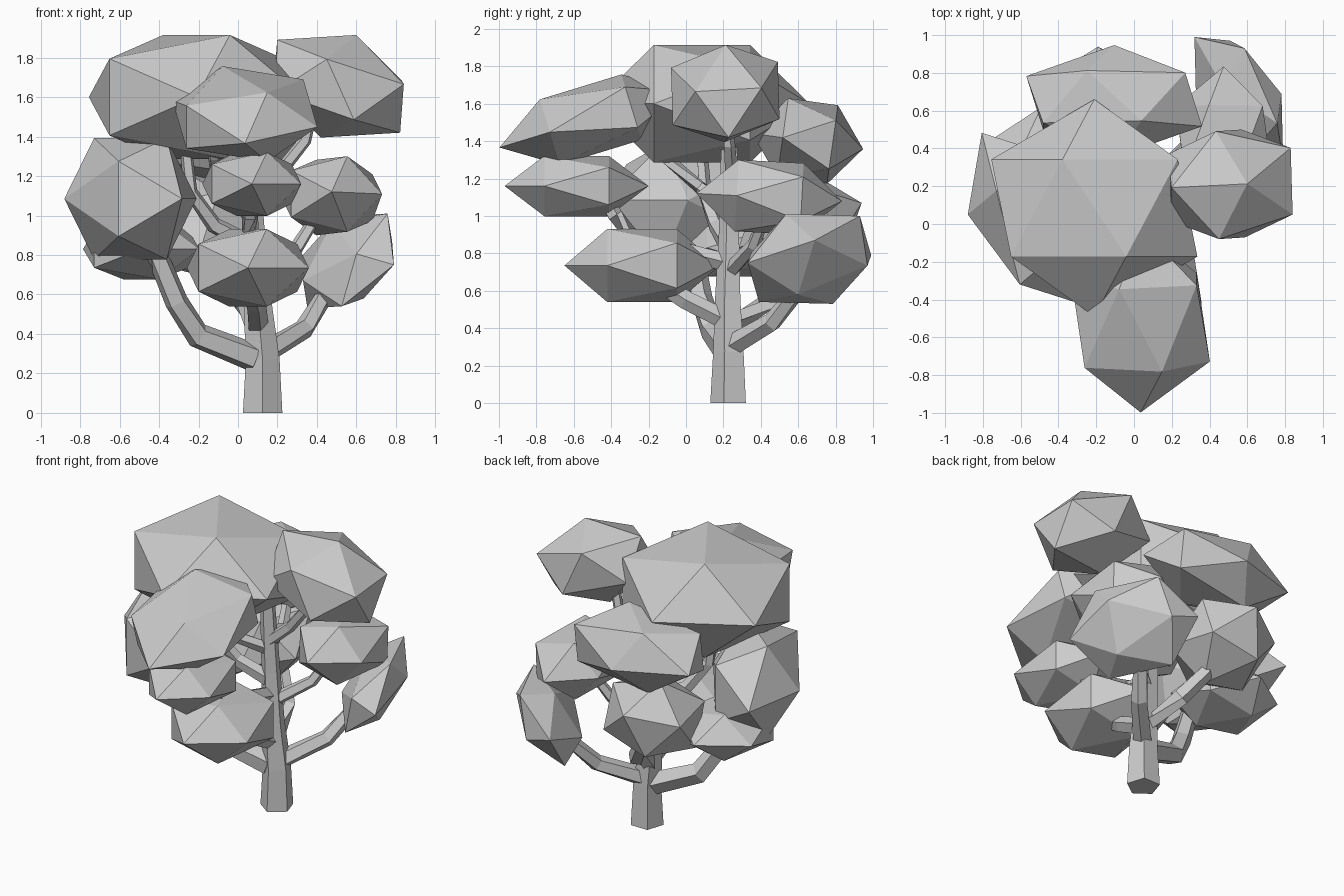
import bpy, bmesh
from math import pi, radians, cos, sin
from mathutils import Matrix, Vector, Euler

if "Cube" in bpy.data.objects:
    bpy.data.objects.remove(bpy.data.objects["Cube"])


def finish(name, bm):
    bmesh.ops.recalc_face_normals(bm, faces=bm.faces)
    mesh = bpy.data.meshes.new(name)
    bm.to_mesh(mesh)
    bm.free()
    obj = bpy.data.objects.new(name, mesh)
    bpy.context.collection.objects.link(obj)


def leaf_clump(name, centre, radii, tilt=(0, 0, 0)):
    """Stretched 20-sided ball with its poles along y."""
    bm = bmesh.new()
    bmesh.ops.create_icosphere(bm, subdivisions=1, radius=1)
    turn = Euler([radians(a) for a in tilt]).to_matrix().to_4x4()
    bm.transform(Matrix.Translation(centre) @ turn @ Matrix.Diagonal((*radii, 1))
                 @ Matrix.Rotation(pi / 2, 4, 'X'))
    finish(name, bm)


def skewed_clump(name, centre, corners):
    """20-sided ball sheared so that one of its triangles has the given corners (offsets from centre)."""
    bm = bmesh.new()
    bmesh.ops.create_icosphere(bm, subdivisions=1, radius=1)
    bm.faces.ensure_lookup_table()
    source = Matrix([v.co for v in bm.faces[0].verts]).transposed()
    target = Matrix([Vector(c) for c in corners]).transposed()
    bm.transform(Matrix.Translation(centre) @ (target @ source.inverted()).to_4x4())
    finish(name, bm)


def limb(name, path, r0, r1, sides=5, phase=0.0):
    """Tapered faceted tube along a bent path."""
    pts = [Vector(p) for p in path]
    bm = bmesh.new()
    rings = []
    for i, p in enumerate(pts):
        d = (pts[min(i + 1, len(pts) - 1)] - pts[max(i - 1, 0)]).normalized()
        u = Vector((0, 1, 0)) if abs(d.y) < 0.75 else Vector((1, 0, 0))
        u = (u - d * u.dot(d)).normalized()
        v = d.cross(u)
        r = r0 + (r1 - r0) * i / (len(pts) - 1)
        angles = [phase + 2 * pi * k / sides for k in range(sides)]
        ring = [p + r * (u * cos(a) + v * sin(a)) for a in angles]
        rings.append([bm.verts.new(q) for q in ring])
    for a, b in zip(rings, rings[1:]):
        for k in range(sides):
            n = (k + 1) % sides
            bm.faces.new((a[k], a[n], b[n], b[k]))
    bm.faces.new(rings[0])
    bm.faces.new(rings[-1])
    finish(name, bm)


# foliage
leaf_clump("crown_top", (-0.21, 0.085, 1.60), (0.61, 0.575, 0.37))
skewed_clump("crown_right", (0.51, 0.21, 1.655),
             [(0.33, -0.16, 0.01), (-0.06, -0.29, 0.137), (0.077, -0.281, -0.169)])
leaf_clump("crown_front", (0.035, -0.51, 1.515), (0.41, 0.51, 0.215), (17, 0, 0))
leaf_clump("crown_back", (-0.105, 0.65, 1.40), (0.52, 0.30, 0.25), (-8, 0, 0))
leaf_clump("clump_front_mid", (0.07, -0.585, 1.16), (0.28, 0.385, 0.19))
leaf_clump("clump_front_low", (0.05, -0.235, 0.735), (0.345, 0.415, 0.23))
skewed_clump("clump_left", (-0.545, 0.03, 1.085),
             [(-0.06, -0.35, 0.19), (-0.06, -0.35, -0.19), (-0.335, 0.02, 0.0)])
leaf_clump("clump_right_mid", (0.475, 0.445, 1.10), (0.285, 0.39, 0.225), (-3, 0, 0))
skewed_clump("clump_right_low", (0.555, 0.66, 0.77),
             [(-0.235, 0.33, 0.02), (0.03, 0.27, 0.23), (-0.045, 0.31, -0.036)])
leaf_clump("clump_back_left", (-0.49, 0.27, 0.83), (0.33, 0.35, 0.18))
leaf_clump("clump_back", (-0.19, 0.61, 0.95), (0.33, 0.35, 0.28), (20, 0, 0))

# trunk
limb("trunk", [(0.125, 0.235, 0), (0.125, 0.235, 0.27), (0.10, 0.23, 0.55),
               (0.08, 0.235, 0.9), (0.05, 0.235, 1.45)], 0.105, 0.045, 5, pi)

# branches
limb("branch_left", [(0.08, 0.22, 0.28), (-0.2, 0.14, 0.39), (-0.31, 0.08, 0.56), (-0.43, 0.03, 0.85)], 0.075, 0.055)
limb("branch_right_low", [(0.14, 0.25, 0.31), (0.34, 0.46, 0.43), (0.43, 0.58, 0.58), (0.5, 0.63, 0.72)], 0.06, 0.04)
limb("branch_front_low", [(0.1, 0.22, 0.44), (0.09, 0.0, 0.55), (0.06, -0.15, 0.65)], 0.055, 0.05)
limb("branch_back", [(0.1, 0.24, 0.42), (0.03, 0.48, 0.56), (-0.08, 0.58, 0.72), (-0.15, 0.6, 0.9)], 0.06, 0.045)
limb("branch_right_mid", [(0.09, 0.23, 0.7), (0.3, 0.36, 0.84), (0.4, 0.42, 1.0)], 0.045, 0.03)
limb("branch_front_mid", [(0.08, 0.22, 0.75), (0.06, -0.28, 0.88), (0.06, -0.38, 1.0), (0.05, -0.45, 1.12)], 0.05, 0.04)
limb("branch_top_left", [(0.07, 0.22, 0.85), (-0.12, 0.16, 0.95), (-0.24, 0.1, 1.12), (-0.27, 0.08, 1.4)], 0.05, 0.03)
limb("branch_top_front", [(0.06, 0.22, 1.05), (-0.1, 0.08, 1.15), (-0.12, -0.1, 1.3), (-0.1, -0.25, 1.5)], 0.04, 0.03)
limb("branch_top_right", [(0.07, 0.23, 1.1), (0.22, 0.24, 1.23), (0.34, 0.23, 1.38), (0.38, 0.22, 1.55)], 0.04, 0.03)
limb("branch_top_back", [(0.06, 0.23, 1.0), (0.04, 0.42, 1.12), (0.0, 0.55, 1.3)], 0.04, 0.03)
